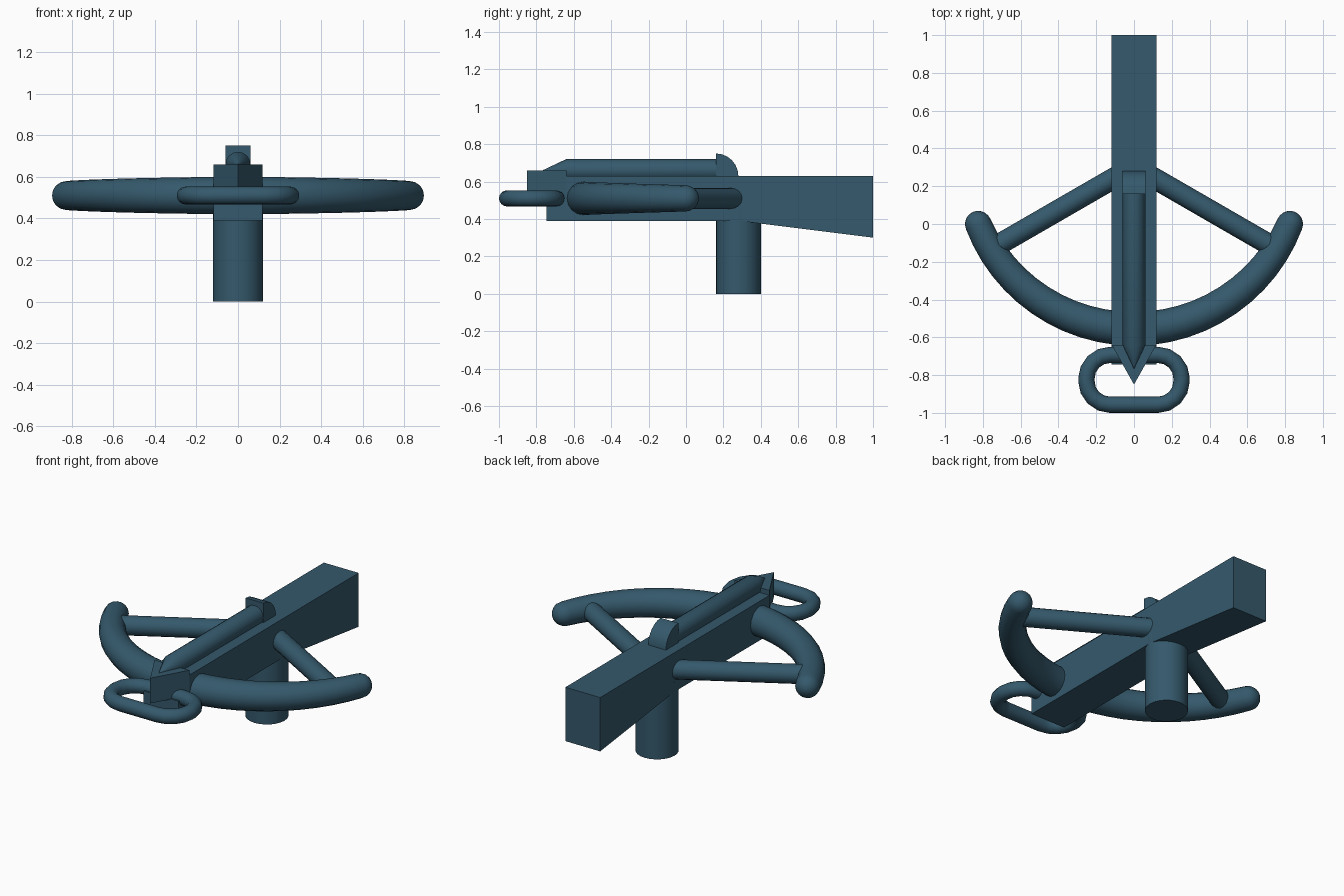
import bpy, bmesh
from math import sin, cos, asin, pi, radians
from mathutils import Vector

if "Cube" in bpy.data.objects:
    bpy.data.objects.remove(bpy.data.objects["Cube"])

mat = bpy.data.materials.new("dark_teal")
mat.diffuse_color = (0.035, 0.10, 0.15, 1)
mat.use_nodes = True
mat.node_tree.nodes["Principled BSDF"].inputs["Base Color"].default_value = mat.diffuse_color


def finish(name, bm, smooth=True):
    bmesh.ops.recalc_face_normals(bm, faces=bm.faces[:])
    me = bpy.data.meshes.new(name)
    bm.to_mesh(me)
    bm.free()
    ob = bpy.data.objects.new(name, me)
    bpy.context.collection.objects.link(ob)
    me.materials.append(mat)
    if smooth:
        bpy.ops.object.select_all(action='DESELECT')
        ob.select_set(True)
        bpy.context.view_layer.objects.active = ob
        bpy.ops.object.shade_smooth_by_angle(angle=radians(40))
    return ob


def prism(name, pts, axis, lo, hi, smooth=False):
    """Extrude a profile: axis x takes (y, z) points, axis z takes (x, y)."""
    bm = bmesh.new()
    place = (lambda p, t: (t, *p)) if axis == 'x' else (lambda p, t: (*p, t))
    a = [bm.verts.new(place(p, lo)) for p in pts]
    b = [bm.verts.new(place(p, hi)) for p in pts]
    bm.faces.new(a)
    bm.faces.new(b)
    for i in range(len(pts)):
        j = (i + 1) % len(pts)
        bm.faces.new((a[i], a[j], b[j], b[i]))
    return finish(name, bm, smooth)


def tube(name, path, z, closed=False, sides=16):
    """Sweep a circle along a horizontal path of (x, y, radius)."""
    bm = bmesh.new()
    n = len(path)
    rings = []
    for i, (x, y, r) in enumerate(path):
        prev = path[(i - 1) % n] if closed else path[max(i - 1, 0)]
        nxt = path[(i + 1) % n] if closed else path[min(i + 1, n - 1)]
        d = Vector((nxt[0] - prev[0], nxt[1] - prev[1])).normalized()
        rings.append([bm.verts.new((x - d.y * r * cos(t), y + d.x * r * cos(t), z + r * sin(t)))
                      for t in (2 * pi * k / sides for k in range(sides))])
    for i in range(n if closed else n - 1):
        a, b = rings[i], rings[(i + 1) % n]
        for k in range(sides):
            m = (k + 1) % sides
            bm.faces.new((a[k], a[m], b[m], b[k]))
    if not closed:
        bm.faces.new(rings[0])
        bm.faces.new(rings[-1])
    return finish(name, bm)


# Stock with a sloping butt and a low lip at the front
prism("stock", [(-0.745, 0.39), (0.28, 0.39), (1, 0.30), (1, 0.63),
                (-0.64, 0.63), (-0.64, 0.51), (-0.745, 0.51)], 'x', -0.118, 0.118)

# Pointed nose
prism("nose", [(-0.118, -0.64), (0, -0.85), (0.118, -0.64)], 'z', 0.505, 0.66)

# Quarter-round latch behind the bolt
arc = [(0.16 + 0.12 * sin(t), 0.63 + 0.12 * cos(t)) for t in (pi / 2 * k / 6 for k in range(7))]
prism("latch", [(0.16, 0.60)] + arc + [(0.28, 0.60)], 'x', -0.06, 0.06, True)

# Bolt with cone tip
tube("bolt", [(0, 0.20, 0.06), (0, -0.64, 0.06), (0, -0.765, 0.001)], 0.66)

# Round grip
bm = bmesh.new()
bmesh.ops.create_cone(bm, cap_ends=True, segments=24, radius1=0.12, radius2=0.12, depth=0.45)
bmesh.ops.translate(bm, verts=bm.verts[:], vec=(0, 0.28, 0.225))
finish("grip", bm)

# Bow: tapered circular arc with rounded tips
R, CY, TIP = 0.891, 0.336, 0.07
end = asin(0.825 / R)
right = []
for k in range(13):
    a = end * k / 12
    right.append((R * sin(a), CY - R * cos(a), 0.09 - 0.02 * (k / 12) ** 1.5))
for k in range(1, 6):
    t = pi / 2 * k / 5
    s = TIP * sin(t)
    right.append((right[12][0] + s * cos(end), right[12][1] + s * sin(end), max(TIP * cos(t), 0.002)))
tube("bow", [(-x, y, r) for x, y, r in right[:0:-1]] + right, 0.51)

# Bowstrings, one each side
for side, label in ((-1, "left"), (1, "right")):
    tube(label + "_string", [(side * 0.04, 0.281, 0.056), (side * 0.735, -0.12, 0.056)], 0.51)

# Foot stirrup: rounded rectangular ring
CR = 0.125
loop = []
for q, (sx, sy) in enumerate(((1, 1), (-1, 1), (-1, -1), (1, -1))):
    for k in range(5):
        a = pi / 2 * (q + k / 4)
        loop.append((sx * (0.252 - CR) + CR * cos(a), -0.825 + sy * (0.132 - CR) + CR * sin(a), 0.043))
tube("stirrup", loop, 0.51, closed=True)
